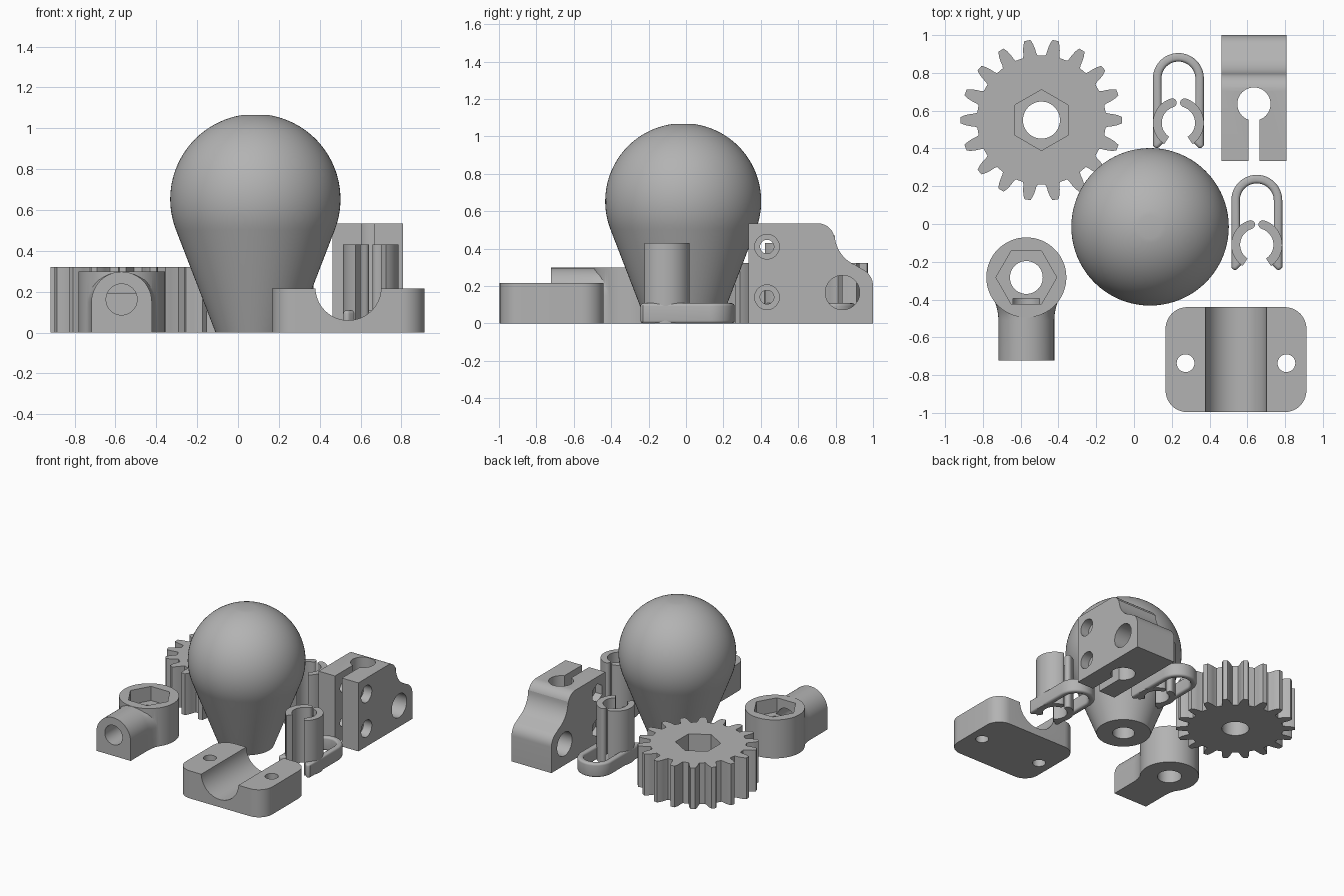
import bpy
import bmesh
from math import sin, cos, pi, radians

old = bpy.data.objects.get("Cube")
if old:
    bpy.data.objects.remove(old)

grey = bpy.data.materials.new("plain grey")
grey.use_nodes = True
tone = (0.45, 0.45, 0.45, 1)
grey.diffuse_color = tone
grey.node_tree.nodes["Principled BSDF"].inputs["Base Color"].default_value = tone

# How profile (u, v) and depth w map to x, y, z for each extrusion axis
AXES = {
    "x": lambda u, v, w: (w, u, v),
    "y": lambda u, v, w: (u, w, v),
    "z": lambda u, v, w: (u, v, w),
}


def finish(name, bm):
    bmesh.ops.recalc_face_normals(bm, faces=bm.faces)
    mesh = bpy.data.meshes.new(name)
    bm.to_mesh(mesh)
    bm.free()
    mesh.materials.append(grey)
    ob = bpy.data.objects.new(name, mesh)
    bpy.context.collection.objects.link(ob)
    return ob


def loft(name, rings):
    bm = bmesh.new()
    loops = [[bm.verts.new(p) for p in ring] for ring in rings]
    n = len(loops[0])
    for a, b in zip(loops, loops[1:]):
        for i in range(n):
            j = (i + 1) % n
            bm.faces.new((a[i], a[j], b[j], b[i]))
    bm.faces.new(loops[0])
    bm.faces.new(loops[-1])
    return finish(name, bm)


def prism(name, pts, low, high, axis="z"):
    return loft(name, [[AXES[axis](u, v, w) for u, v in pts] for w in (low, high)])


def arc(u, v, r, start, end, steps):
    angles = [radians(start + (end - start) * i / steps) for i in range(steps + 1)]
    return [(u + r * cos(a), v + r * sin(a)) for a in angles]


def disc(u, v, r, sides=48, turn=0):
    return arc(u, v, r, turn, turn + 360, sides)[:-1]


def only(ob):
    bpy.ops.object.select_all(action="DESELECT")
    ob.select_set(True)
    bpy.context.view_layer.objects.active = ob


def boolean(ob, other, mode="DIFFERENCE"):
    mod = ob.modifiers.new("boolean", "BOOLEAN")
    mod.operation = mode
    mod.solver = "EXACT"
    mod.object = other
    only(ob)
    bpy.ops.object.modifier_apply(modifier=mod.name)
    bpy.data.objects.remove(other)


def cut(ob, pts, low, high, axis="z"):
    boolean(ob, prism("cutter", pts, low, high, axis))


def smooth(ob):
    only(ob)
    bpy.ops.object.shade_smooth_by_angle(angle=radians(30))


# Ball knob: a cone running tangent into a sphere, with a blind bore below
ball = arc(0, 0.653, 0.417, -21, 81.5, 32)
outline = [(0, 0.35), (0.08, 0.35), (0.08, 0), (0.195, 0)] + ball + [(0, ball[-1][1])]
bm = bmesh.new()
points = [bm.verts.new((r, 0, z)) for r, z in outline]
edges = [bm.edges.new(pair) for pair in zip(points, points[1:])]
bmesh.ops.spin(bm, geom=points + edges, cent=(0, 0, 0), axis=(0, 0, 1),
               angle=2 * pi, steps=80)
bmesh.ops.remove_doubles(bm, verts=bm.verts, dist=0.0001)
knob = finish("ball_knob", bm)
knob.location = (0.085, -0.015, 0)
smooth(knob)

# Spur gear with a hexagonal nut pocket
TEETH = 18
flank = [(0.342, -6.6), (0.355, -5.6), (0.38, -4.8), (0.405, -3.7), (0.428, -2.2)]
tooth = flank + [(r, -a) for r, a in reversed(flank)]
GX, GY = -0.49, 0.55
rim = []
for k in range(TEETH):
    for r, a in tooth:
        t = radians(a + k * 360 / TEETH)
        rim.append((GX + r * cos(t), GY + r * sin(t)))
gear = prism("spur_gear", rim, 0, 0.322)
cut(gear, disc(GX, GY, 0.098), -0.1, 0.5)
cut(gear, disc(GX, GY, 0.161, 6, 30), 0.19, 0.5)
smooth(gear)

# Rod end: round eye, arched arm that flares into it, nut pocket and bores
EX, EY = -0.57, -0.283
eye = prism("rod_end", disc(EX, EY, 0.212, 64), 0, 0.30)


def arm_section(y, half, square):
    ring = [(EX - half, y, 0), (EX + half, y, 0)]
    for i in range(25):
        c, s = cos(pi * i / 24), sin(pi * i / 24)
        k = 1 + square * (1 / max(abs(c), abs(s)) - 1)
        ring.append((EX + half * c * k, y, 0.149 + 0.149 * s * k))
    return ring


sections = [arm_section(-0.722, 0.148, 0)]
for i in range(9):
    t = i / 8
    sections.append(arm_section(-0.51 + 0.16 * t, 0.148 + 0.05 * t ** 2, t ** 2))
boolean(eye, loft("arm", sections), "UNION")
cut(eye, disc(EX, EY, 0.087), -0.1, 0.5)
cut(eye, disc(EX, EY, 0.161, 6), 0.19, 0.5)
cut(eye, disc(EX, 0.162, 0.076), -0.9, -0.395, "y")
smooth(eye)

# Saddle clamp: rounded plate with a round channel and two screw holes
SX, SY = 0.54, -0.718
plate = []
for sx, sy, a in ((1, 1, 0), (-1, 1, 90), (-1, -1, 180), (1, -1, 270)):
    plate += arc(SX + sx * 0.258, SY + sy * 0.163, 0.115, a, a + 90, 10)
saddle = prism("saddle_clamp", plate, 0, 0.215)
cut(saddle, disc(SX, 0.221, 0.161, 64), -1.2, -0.2, "y")
for side in (-1, 1):
    cut(saddle, disc(SX + side * 0.267, -0.737, 0.047, 32), -0.1, 0.4)
smooth(saddle)

# Clamp block: stepped S profile, keyhole slot, screw holes and a cross bore
LEFT, RIGHT, BX = 0.807, 0.463, 0.635
profile = [(0.333, 0), (1, 0)]
profile += arc(0.90, 0.20, 0.10, 0, 68, 8)
profile += arc(0.975, 0.478, 0.18, 248, 180, 10)
profile += arc(0.705, 0.445, 0.09, 0, 90, 8)
profile += [(0.333, 0.535)]
block = prism("clamp_block", profile, RIGHT, LEFT, "x")
cut(block, disc(BX, 0.635, 0.088), -0.1, 0.7)
cut(block, [(BX - 0.03, 0.2), (BX + 0.03, 0.2), (BX + 0.03, 0.6), (BX - 0.03, 0.6)],
    -0.1, 0.7)
cut(block, disc(0.837, 0.165, 0.092), 0.3, 1, "x")
for z in (0.14, 0.41):
    cut(block, disc(0.433, z, 0.037, 32), 0.3, 1, "x")
    cut(block, disc(0.433, z, 0.066, 32), LEFT - 0.07, 1, "x")
    cut(block, disc(0.433, z, 0.07, 6, 30), 0.3, RIGHT + 0.06, "x")
smooth(block)

# Spring clips: a soft-edged loop at the base and two tall curved jaws
tip = [(-0.135, -0.12), (-0.115, -0.14), (-0.065, -0.09), (-0.09, -0.04)]
loop = arc(0, 0.235, 0.135, 0, 180, 24) + tip
loop += arc(0, 0.235, 0.09, 180, 0, 24) + [(-x, y) for x, y in reversed(tip)]
end = radians(107)
jaw = arc(0, 0, 0.135, 236, 107, 24)
jaw += arc(0.1115 * cos(end), 0.1115 * sin(end), 0.0235, 107, -73, 8)[1:-1]
jaw += arc(0, 0, 0.088, 107, 236, 24)

for label, cx, cy in (("rear", 0.235, 0.535), ("front", 0.65, -0.11)):
    base = prism(label + "_clip_loop", loop, 0, 0.108)
    bevel = base.modifiers.new("soft edges", "BEVEL")
    bevel.width = 0.016
    bevel.segments = 4
    bevel.limit_method = "ANGLE"
    bevel.angle_limit = radians(60)
    only(base)
    bpy.ops.object.modifier_apply(modifier=bevel.name)
    parts = [base]
    for side, word in ((1, "right"), (-1, "left")):
        shape = [(side * x, y) for x, y in jaw]
        parts.append(prism(label + "_clip_" + word + "_jaw", shape, 0, 0.43))
    for part in parts:
        part.location = (cx, cy, 0)
        smooth(part)
